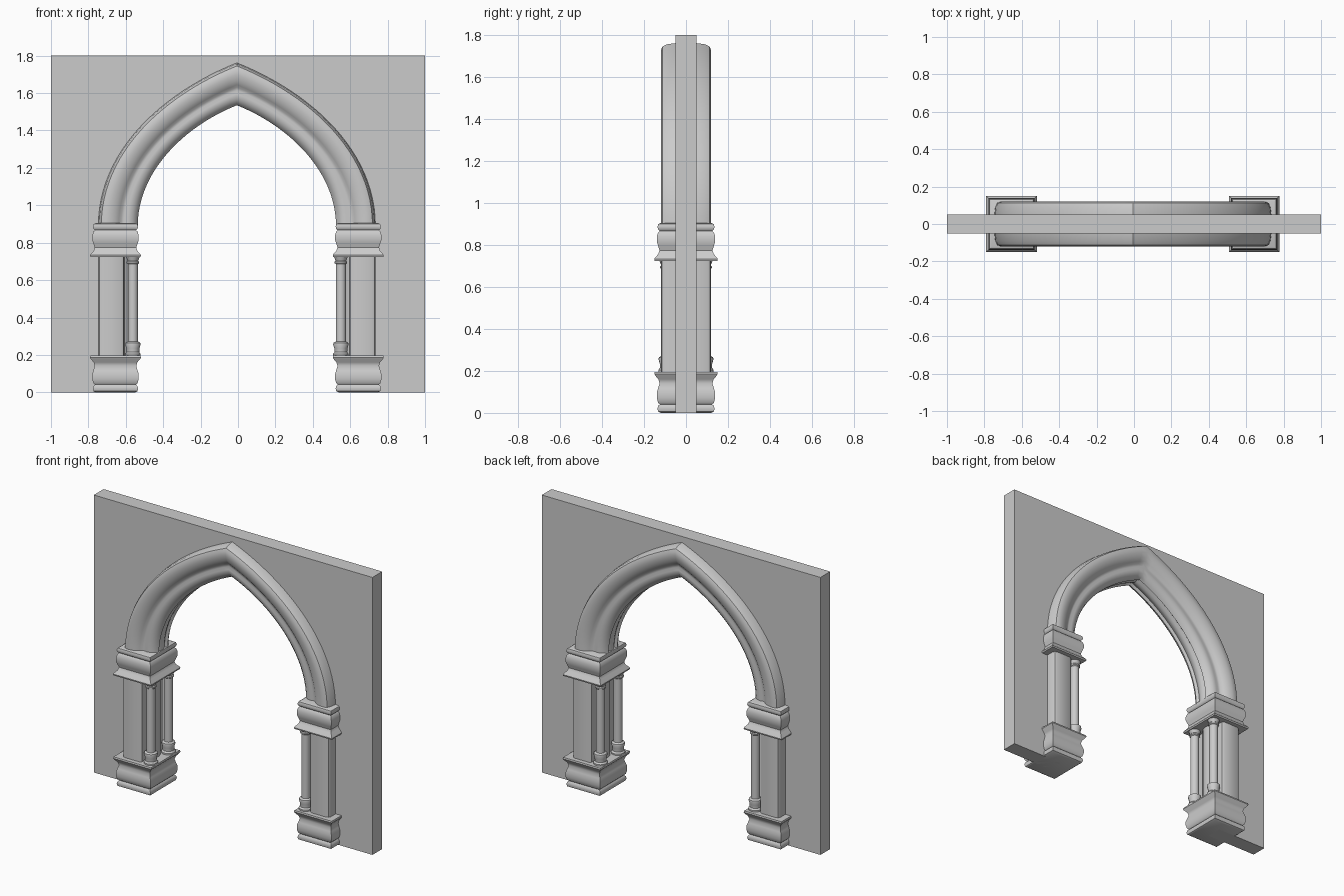
import bpy, bmesh, math
from mathutils import Vector

old = bpy.data.objects.get("Cube")
if old:
    bpy.data.objects.remove(old, do_unlink=True)

stone = bpy.data.materials.new("grey stone")
stone.use_nodes = True
stone.diffuse_color = (0.6, 0.6, 0.6, 1)
stone.node_tree.nodes["Principled BSDF"].inputs["Base Color"].default_value = (0.6, 0.6, 0.6, 1)

SHIFT = -0.006          # the arch sits slightly off the wall centre
SPRING = 0.89
STEPS = 24


def finish(bm, name, angle=35):
    bmesh.ops.recalc_face_normals(bm, faces=bm.faces[:])
    mesh = bpy.data.meshes.new(name)
    bm.to_mesh(mesh)
    bm.free()
    mesh.materials.append(stone)
    obj = bpy.data.objects.new(name, mesh)
    bpy.context.collection.objects.link(obj)
    bpy.ops.object.select_all(action='DESELECT')
    obj.select_set(True)
    bpy.context.view_layer.objects.active = obj
    bpy.ops.object.shade_smooth_by_angle(angle=math.radians(angle))
    return obj


def loft(name, rings, closed=True, caps=True, angle=35):
    """Skin a list of point rings with quads."""
    bm = bmesh.new()
    loops = [[bm.verts.new(p) for p in ring] for ring in rings]
    n = len(rings[0])
    for a, b in zip(loops, loops[1:]):
        for i in range(n if closed else n - 1):
            j = (i + 1) % n
            bm.faces.new((a[i], a[j], b[j], b[i]))
    if caps:
        bm.faces.new(loops[0])
        bm.faces.new(loops[-1])
    return finish(bm, name, angle)


def mirror_profile(half):
    """Repeat a front-half section behind the wall's centre plane."""
    return half + [(a, -b) for a, b in reversed(half) if b > 0]


def arch_curve(r):
    """Pointed arch in x and z; r runs from 0 at the soffit to 1 at the outside."""
    x, top = 0.53 + 0.212 * r, 1.535 + 0.228 * r
    k = 0.54 * x
    ctrl = [Vector((x, SPRING)), Vector((x, SPRING + k)),
            Vector((k, top - 0.4 * k)), Vector((0, top))]
    half = []
    for i in range(STEPS + 1):
        t = i / STEPS
        s = 1 - t
        half.append(ctrl[0] * s**3 + ctrl[1] * 3*s*s*t + ctrl[2] * 3*s*t*t + ctrl[3] * t**3)
    return half + [Vector((-p.x, p.y)) for p in reversed(half[:-1])]


# Wall slab with the pointed opening
opening = arch_curve(0.5)
outline = [(-1, 0), (-1, 1.8), (1, 1.8), (1, 0), (opening[0].x + SHIFT, 0)]
outline += [(p.x + SHIFT, p.y) for p in opening]
outline.append((opening[-1].x + SHIFT, 0))
loft("wall", [[(x, y, z) for x, z in outline] for y in (-0.05, 0.05)])

# Moulded arch: section swept along the pointed curve
section = mirror_profile([
    (1, 0.04), (0.97, 0.09), (0.92, 0.113), (0.84, 0.12), (0.72, 0.12),
    (0.58, 0.112), (0.48, 0.098), (0.42, 0.086), (0.35, 0.082), (0.27, 0.087),
    (0.14, 0.081), (0.04, 0.062), (0, 0.045), (0.07, 0.032), (0.03, 0.015), (0.01, 0)])
curves = [(arch_curve(r), y) for r, y in section]
loft("arch_moulding",
     [[(c[i].x + SHIFT, y, c[i].y) for c, y in curves] for i in range(2 * STEPS + 1)])

# Pier sections and profiles
jamb = mirror_profile([
    (0.742, 0.04), (0.742, 0.1), (0.735, 0.114), (0.72, 0.12), (0.62, 0.12),
    (0.606, 0.112), (0.602, 0.06), (0.588, 0.052), (0.576, 0.035), (0.57, 0.016), (0.568, 0)])
# Height fraction and inset of the block moulding
block = [(0, 0.03), (0.03, 0.019), (0.1, 0.015), (0.17, 0.018), (0.21, 0.026),
         (0.25, 0.018), (0.36, 0.012), (0.5, 0.012), (0.6, 0.018), (0.72, 0.025),
         (0.82, 0.019), (0.91, 0.004), (0.95, 0), (1, 0.002)]
# Radius and height of the slim column
column = [(0.042, 0.19), (0.042, 0.205), (0.034, 0.215), (0.035, 0.235), (0.041, 0.255),
          (0.039, 0.265), (0.027, 0.272), (0.027, 0.685), (0.033, 0.69), (0.033, 0.698),
          (0.028, 0.703), (0.033, 0.715), (0.039, 0.73)]


def block_rings(cx, z0, z1):
    rings = []
    for f, inset in block:
        hx, hy, z = 0.136 - inset, 0.151 - inset, z0 + (z1 - z0) * f
        rings.append([(cx + sx * hx, sy * hy, z)
                      for sx, sy in ((-1, -1), (1, -1), (1, 1), (-1, 1))])
    return rings


def lathe_rings(cx, cy, profile, sides=20):
    return [[(cx + r * math.cos(math.tau * i / sides),
              cy + r * math.sin(math.tau * i / sides), z) for i in range(sides)]
            for r, z in profile]


# Piers on both sides of the opening
for side, s in (("left", 1), ("right", -1)):
    centre = s * 0.649 + SHIFT
    loft(side + "_jamb", [[(s * x + SHIFT, y, z) for x, y in jamb] for z in (0.18, 0.74)])
    loft(side + "_base", block_rings(centre, 0, 0.196))
    loft(side + "_capital", block_rings(centre, 0.905, 0.724))
    for end, cy in (("front", -0.09), ("back", 0.09)):
        loft(f"{side}_{end}_column", lathe_rings(s * 0.556 + SHIFT, cy, column))
